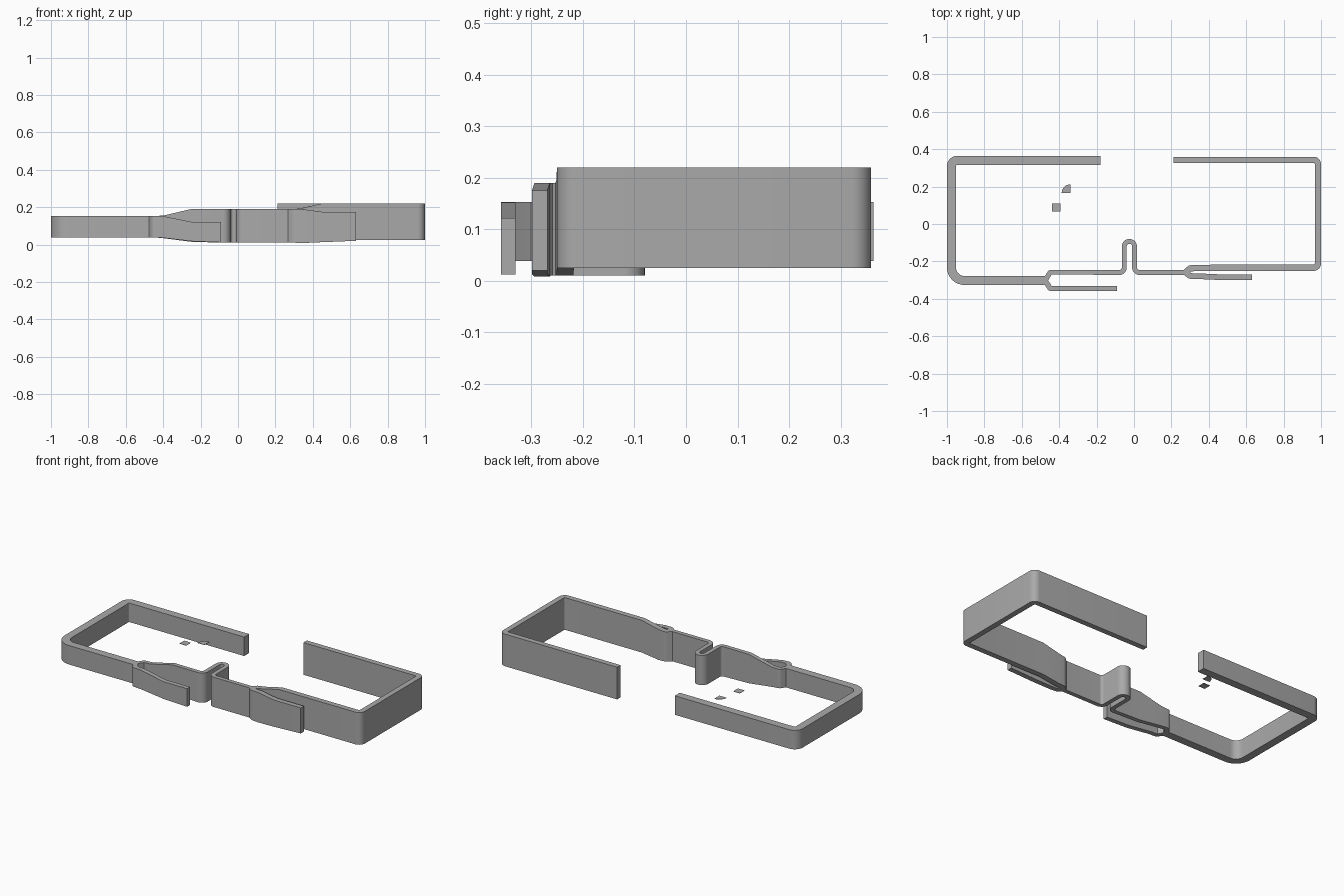
import bpy, bmesh, math
from mathutils import Vector

if "Cube" in bpy.data.objects:
    bpy.data.objects.remove(bpy.data.objects["Cube"])

steel = bpy.data.materials.new("spring steel grey")
steel.diffuse_color = (0.40, 0.40, 0.40, 1)
steel.use_nodes = True
steel.node_tree.nodes["Principled BSDF"].inputs["Base Color"].default_value = steel.diffuse_color


def finish(name, bm):
    bmesh.ops.recalc_face_normals(bm, faces=bm.faces)
    me = bpy.data.meshes.new(name)
    bm.to_mesh(me)
    bm.free()
    me.materials.append(steel)
    ob = bpy.data.objects.new(name, me)
    bpy.context.collection.objects.link(ob)
    bpy.context.view_layer.objects.active = ob
    ob.select_set(True)
    bpy.ops.object.shade_smooth_by_angle(angle=math.radians(30))
    ob.select_set(False)
    return ob


def rounded(pts, steps=8):
    """Fillet points given as (x, y, bottom, top, radius)."""
    out = []
    for i, (x, y, lo, hi, r) in enumerate(pts):
        p = Vector((x, y))
        if r == 0 or i in (0, len(pts) - 1):
            out.append((p, lo, hi))
            continue
        a = (Vector(pts[i - 1][:2]) - p).normalized()
        b = (Vector(pts[i + 1][:2]) - p).normalized()
        half = a.angle(b) / 2
        d = r / math.tan(half)
        c = p + (a + b).normalized() * (r / math.sin(half))
        u, v = p + a * d - c, p + b * d - c
        sweep = u.angle(v)
        for k in range(steps + 1):
            t = k / steps
            w = (u * math.sin((1 - t) * sweep) + v * math.sin(t * sweep)) / math.sin(sweep)
            out.append((c + w, lo, hi))
    return out


def strip(name, pts, thick):
    """Upright bent sheet metal band following a path."""
    path = rounded(pts)
    bm = bmesh.new()
    rings = []
    for i, (p, lo, hi) in enumerate(path):
        d0 = (p - path[max(i - 1, 0)][0])
        d1 = (path[min(i + 1, len(path) - 1)][0] - p)
        d0 = (d0 if d0.length > 1e-6 else d1).normalized()
        d1 = (d1 if d1.length > 1e-6 else d0).normalized()
        t = (d0 + d1).normalized()
        n = Vector((-t.y, t.x)) * (thick / 2 / max(t.dot(d1), 0.5))
        rings.append([bm.verts.new((q.x, q.y, z)) for q, z in
                      ((p + n, lo), (p - n, lo), (p - n, hi), (p + n, hi))])
    for a, b in zip(rings, rings[1:]):
        for k in range(4):
            bm.faces.new((a[k], a[(k + 1) % 4], b[(k + 1) % 4], b[k]))
    bm.faces.new(rings[0])
    bm.faces.new(rings[-1])
    return finish(name, bm)


# Left band: thick, low loop
L = (0.038, 0.153)
strip("left_loop", [(-0.18, 0.34, *L, 0), (-0.976, 0.34, *L, 0.03),
                    (-0.976, -0.302, *L, 0.07), (-0.465, -0.302, *L, 0)], 0.048)

# Front tongue of the left fork
strip("left_tongue", [(-0.475, -0.302, *L, 0), (-0.448, -0.345, *L, 0.012),
                      (-0.40, -0.345, 0.036, 0.152, 0), (-0.25, -0.345, 0.018, 0.122, 0),
                      (-0.09, -0.345, 0.012, 0.122, 0)], 0.028)

# Centre band with the hairpin, running from the left fork to the right fork
M = (0.01, 0.19)
strip("hairpin_band", [(-0.475, -0.302, *L, 0), (-0.448, -0.258, *L, 0.012),
                       (-0.40, -0.258, 0.034, 0.155, 0), (-0.25, -0.258, 0.015, 0.19, 0),
                       (-0.052, -0.26, *M, 0.028), (-0.052, -0.093, *M, 0.0274),
                       (0.003, -0.093, *M, 0.0274), (0.003, -0.26, *M, 0.028),
                       (0.295, -0.26, *M, 0)], 0.026)

# Right band: tall loop
R = (0.025, 0.22)
strip("right_loop", [(0.275, -0.26, *M, 0), (0.30, -0.237, *M, 0.012),
                     (0.34, -0.235, 0.01, 0.195, 0), (0.45, -0.234, *R, 0),
                     (0.983, -0.234, *R, 0.022), (0.983, 0.343, *R, 0.022),
                     (0.21, 0.343, *R, 0)], 0.033)

# Front tongue of the right fork
strip("right_tongue", [(0.275, -0.26, *M, 0), (0.30, -0.278, *M, 0.012),
                       (0.34, -0.279, 0.008, 0.19, 0), (0.45, -0.284, 0.013, 0.175, 0),
                       (0.63, -0.284, 0.02, 0.175, 0)], 0.03)

# Two loose flat chips inside the left loop
bm = bmesh.new()
bmesh.ops.create_cube(bm, size=1)
for v in bm.verts:
    v.co = (-0.416 + v.co.x * 0.044, 0.088 + v.co.y * 0.044, 0.14 + v.co.z * 0.002)
finish("square_chip", bm)

bm = bmesh.new()
outline = [(-0.34 + 0.047 * math.cos(a), 0.165 + 0.047 * math.sin(a))
           for a in (math.radians(90 + 15 * k) for k in range(7))] + [(-0.34, 0.165)]
face = bm.faces.new([bm.verts.new((x, y, 0.119)) for x, y in outline])
ext = bmesh.ops.extrude_face_region(bm, geom=[face])
for v in ext["geom"]:
    if isinstance(v, bmesh.types.BMVert):
        v.co.z += 0.002
finish("quarter_round_chip", bm)
